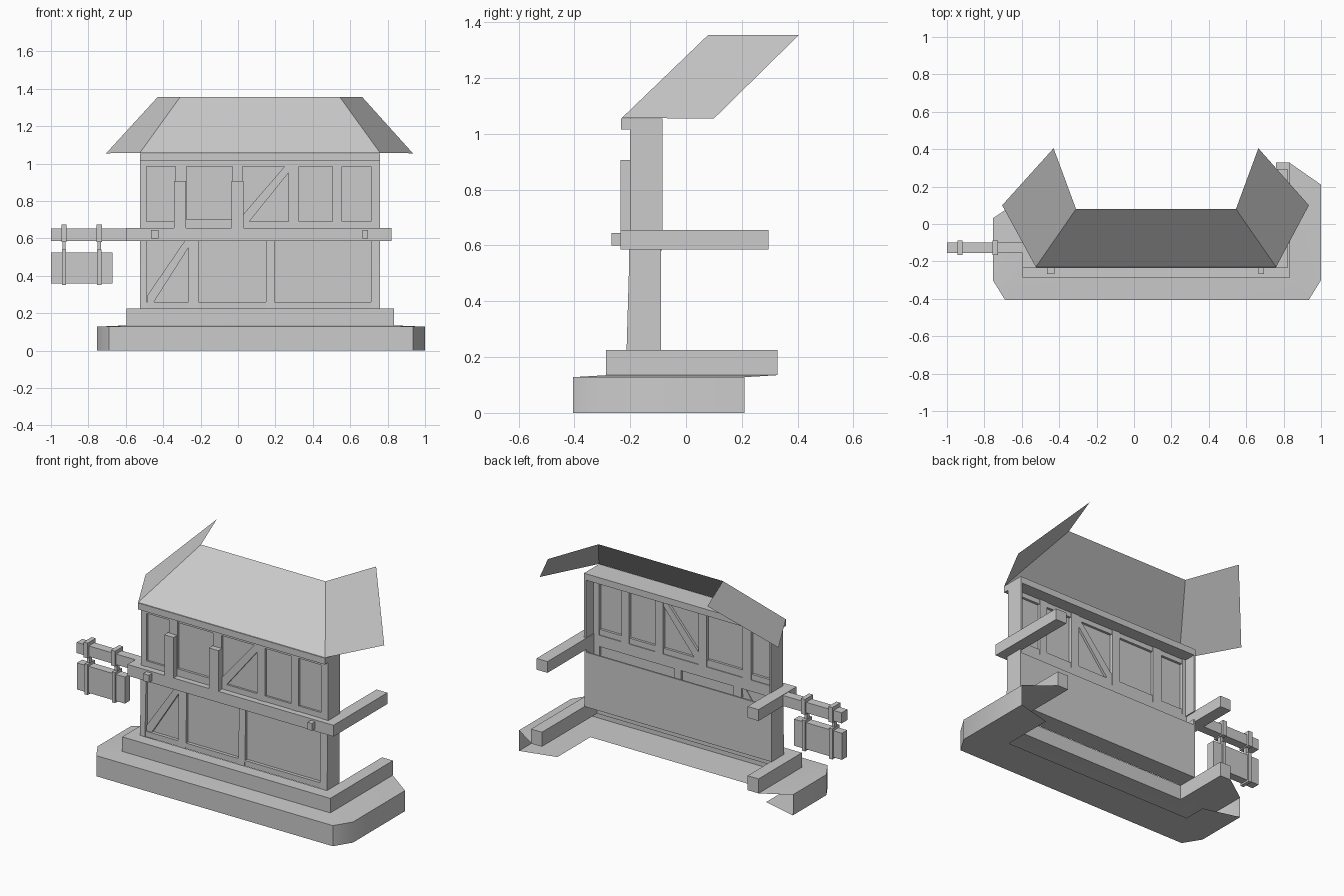
import bpy, bmesh
from mathutils import Vector

if "Cube" in bpy.data.objects:
    bpy.data.objects.remove(bpy.data.objects["Cube"])


def make(name, verts, faces):
    bm = bmesh.new()
    vs = [bm.verts.new(v) for v in verts]
    for f in faces:
        bm.faces.new([vs[i] for i in f])
    bmesh.ops.remove_doubles(bm, verts=bm.verts, dist=0.0005)
    bmesh.ops.recalc_face_normals(bm, faces=bm.faces)
    me = bpy.data.meshes.new(name)
    bm.to_mesh(me)
    bm.free()
    ob = bpy.data.objects.new(name, me)
    bpy.context.collection.objects.link(ob)
    return ob


def prism(name, bottom, offset):
    """Closed prism: a flat outline swept along an offset."""
    n = len(bottom)
    verts = [Vector(p) for p in bottom] + [Vector(p) + Vector(offset) for p in bottom]
    faces = [list(range(n)), list(range(2 * n - 1, n - 1, -1))]
    faces += [(i, (i + 1) % n, n + (i + 1) % n, n + i) for i in range(n)]
    return make(name, verts, faces)


def box(name, x0, x1, y0, y1, z0, z1):
    return prism(name, [(x0, y0, z0), (x1, y0, z0), (x1, y1, z0), (x0, y1, z0)], (0, 0, z1 - z0))


def u_ring(name, xl, xr, yf, w, yl, yr, z0, z1):
    """U-shaped bar in plan with a short left arm and a long right arm."""
    pts = [(xr, yr), (xr, yf), (xl, yf), (xl, yl), (xl + w, yl), (xl + w, yf + w),
           (xr - w, yf + w), (xr - w, yr)]
    return prism(name, [(x, y, z0) for x, y in pts], (0, 0, z1 - z0))


def brace(name, xa, za, xb, zb, y0, y1, w=0.035):
    pts = [(xa, y0, za), (xa + w, y0, za), (xb, y0, zb - w), (xb, y0, zb), (xb - w * .6, y0, zb), (xa, y0, za + w)]
    return prism(name, pts, (0, y1 - y0, 0))


XL, XR = -0.525, 0.76

# Chamfered open base: bottom, outer wall and sloping top, lofted along the plan
outer = [(1, .21), (1, -.30), (.935, -.405), (-.69, -.405), (-.755, -.30), (-.755, .03)]
top_in = [(.835, .325), (.835, -.287), (.835, -.287), (-.595, -.287), (-.595, -.287), (-.595, .138)]
bot_in = [(.776, .154), (.776, -.17), (.776, -.17), (-.53, -.17), (-.53, -.17), (-.53, -.03)]
rows = [(bot_in, 0), (outer, 0), (outer, .128), (top_in, .135)]
verts = [(x, y, z) for pts, z in rows for x, y in pts]
faces = []
for r in range(3):
    for i in range(5):
        q = [r * 6 + i, r * 6 + i + 1, r * 6 + i + 7, r * 6 + i + 6]
        clean = []
        for k in q:  # merge coincident inner corners
            if all(verts[k] != verts[c] for c in clean):
                clean.append(k)
        faces.append(clean)
base = make("base", verts, faces)
bpy.context.view_layer.objects.active = base
base.select_set(True)
bpy.ops.object.shade_smooth_by_angle(angle=0.7)

# Plinth step and floor beam
u_ring("plinth_step", -.595, .835, -.287, .075, .138, .328, .135, .225)
u_ring("floor_beam", -.595, .82, -.235, .075, .138, .295, .585, .655)
for x0, x1 in ((-.465, -.425), (.665, .695)):
    box("beam_peg", x0, x1, -.267, -.235, .60, .645)

# Lower storey: back sheet, returns, recessed panel, timber frame
box("lower_back", XL, XR, -.10, -.09, .225, .565)
box("lower_sill", XL, XR, -.21, -.09, .225, .26)
box("lower_panel", XL, XR, -.19, -.18, .26, .60)
for x0, x1 in ((XL, XL + .012), (XR - .012, XR)):
    box("lower_return", x0, x1, -.205, -.09, .225, .60)
    box("upper_return", x0, x1, -.197, -.085, .65, 1.04)
for x0, x1 in ((XL, -.49), (-.265, -.21), (.15, .195), (.71, XR)):
    prism("lower_post", [(x0, -.213, .225), (x0, -.202, .60), (x0, -.165, .60), (x0, -.165, .225)],
          (x1 - x0, 0, 0))
brace("lower_brace", -.485, .26, -.265, .585, -.205, -.175)

# Upper storey: recessed panel, rails, posts, brace
box("upper_panel", XL, XR, -.185, -.18, .65, 1.03)
box("upper_rail", XL, XR, -.197, -.165, .985, 1.02)
box("upper_sill", XL, XR, -.197, -.165, .65, .69)
for x0, x1 in ((XL, -.49), (-.335, -.275), (-.03, .025), (.27, .325), (.505, .555), (.71, XR)):
    box("upper_post", x0, x1, -.2, -.16, .65, 1.02)
brace("upper_brace", .025, .69, .27, .985, -.197, -.165)
for x0 in (-.342, -.035):
    box("window_post", x0, x0 + .064, -.235, -.19, .655, .907)
box("window_sill", -.278, -.035, -.2, -.165, .655, .70)

# Top plate under the eave
box("top_plate", XL, XR, -.233, -.085, 1.015, 1.055)

# Roof sheet: front slope with two splayed hips
roof = [(-.705, .10, 1.055), (XL, -.23, 1.057), (XR, -.23, 1.057), (.935, .10, 1.055),
        (-.43, .405, 1.355), (-.31, .08, 1.355), (.545, .08, 1.355), (.665, .405, 1.355)]
make("roof", roof, [(i, i + 1, i + 5, i + 4) for i in range(3)])

# Hanging board on its bar
box("sign_bar", -1, -.56, -.155, -.10, .587, .653)
box("sign_board", -1, -.67, -.153, -.102, .36, .525)
for x in (-.93, -.742):
    box("bar_band", x - .014, x + .014, -.167, -.088, .58, .675)
    box("hanger_strap", x - .009, x + .009, -.14, -.115, .53, .59)
    box("board_band", x - .011, x + .011, -.163, -.092, .35, .54)
